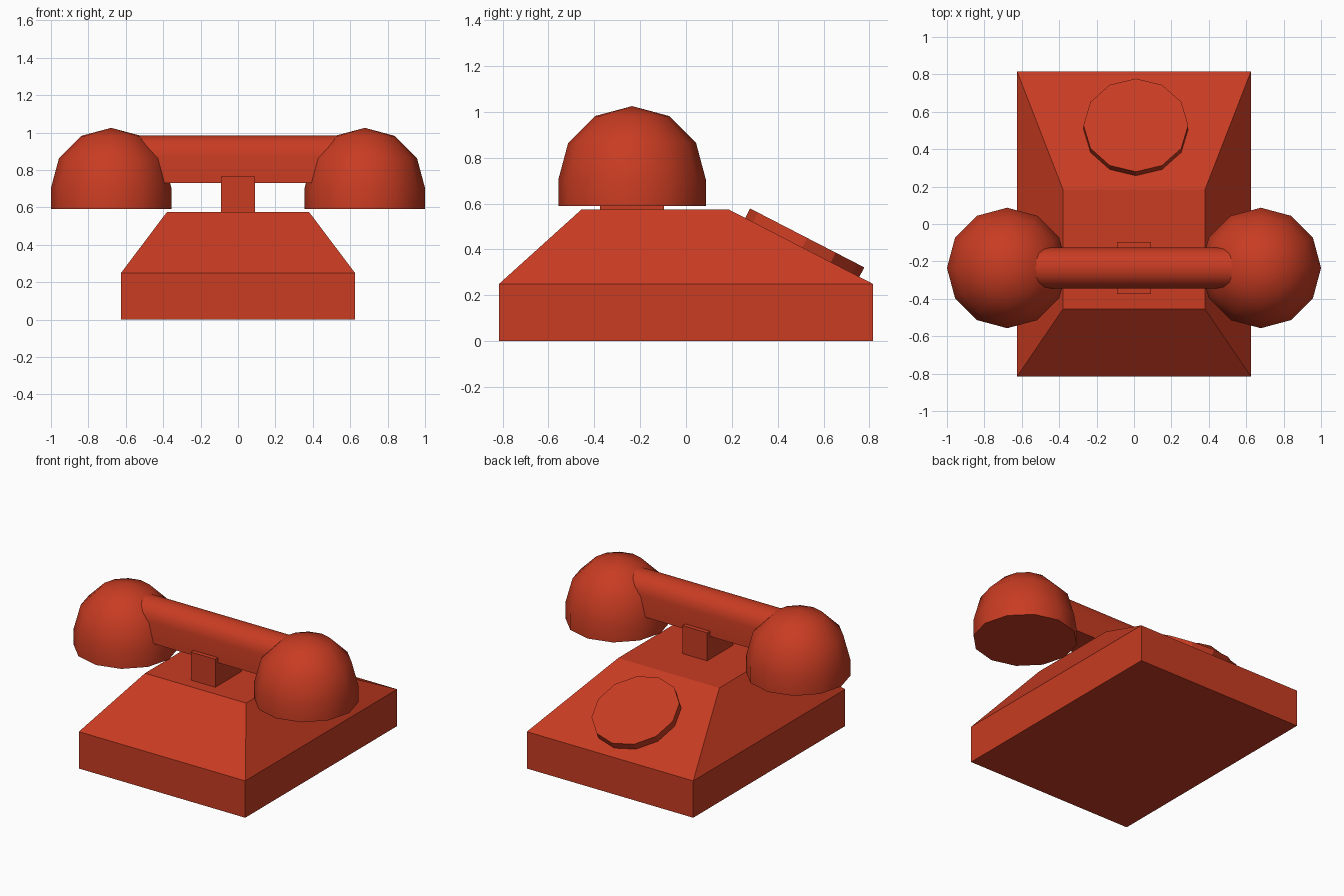
import bpy, bmesh, math
from mathutils import Matrix, Vector

if "Cube" in bpy.data.objects:
    bpy.data.objects.remove(bpy.data.objects["Cube"])

red = bpy.data.materials.new("red_plastic")
red.diffuse_color = (0.58, 0.045, 0.016, 1)
red.use_nodes = True
red.node_tree.nodes["Principled BSDF"].inputs["Base Color"].default_value = red.diffuse_color
HANDSET_Y = -0.235


def finish(name, bm, smooth=False):
    bmesh.ops.recalc_face_normals(bm, faces=bm.faces)
    mesh = bpy.data.meshes.new(name)
    bm.to_mesh(mesh)
    bm.free()
    mesh.materials.append(red)
    ob = bpy.data.objects.new(name, mesh)
    bpy.context.collection.objects.link(ob)
    if smooth:
        bpy.ops.object.select_all(action='DESELECT')
        ob.select_set(True)
        bpy.context.view_layer.objects.active = ob
        bpy.ops.object.shade_smooth_by_angle(angle=math.radians(40))
    return ob


def loft(bm, loops):
    """Skin equal-length loops of points and cap both ends."""
    rings = [[bm.verts.new(p) for p in loop] for loop in loops]
    for a, b in zip(rings, rings[1:]):
        for i in range(len(a)):
            j = (i + 1) % len(a)
            bm.faces.new((a[i], a[j], b[j], b[i]))
    bm.faces.new(rings[0])
    bm.faces.new(rings[-1])


def rect(x, y0, y1, z):
    return [(-x, y0, z), (x, y0, z), (x, y1, z), (-x, y1, z)]


# body: box with a tapered upper half
bm = bmesh.new()
loft(bm, [rect(0.625, -0.815, 0.815, 0),
          rect(0.625, -0.815, 0.815, 0.25),
          rect(0.38, -0.455, 0.185, 0.575)])
finish("body", bm)

# cradle post under the handset
bm = bmesh.new()
loft(bm, [rect(0.092, -0.375, -0.095, z) for z in (0.57, 0.765)])
finish("cradle", bm)

# dial disc lying on the sloped face
slope = math.atan2(0.325, 0.63)
bm = bmesh.new()
bmesh.ops.create_cone(bm, cap_ends=True, segments=12, radius1=0.28, radius2=0.28,
                      depth=0.05,
                      matrix=Matrix.Translation((0.01, 0.517, 0.428))
                      @ Matrix.Rotation(-slope, 4, 'X'))
finish("dial", bm)

# handle: round top, straight sides, flat underside
w, arc_z = 0.11, 0.875
profile = [(-w, 0.73)] + [(-w * math.cos(t * math.pi / 8), arc_z + w * math.sin(t * math.pi / 8))
                          for t in range(9)] + [(w, 0.73)]
bm = bmesh.new()
loft(bm, [[(x, HANDSET_Y + y, z) for y, z in profile] for x in (-0.56, 0.56)])
finish("handle", bm, smooth=True)

# ear and mouth cups: hemisphere on a short skirt, mirrored
r, cz = 0.322, 0.703
centre = Vector((0.678, HANDSET_Y, 0))
points = [(0, 0.59), (r, 0.59)] + [(r * math.cos(math.radians(a)), cz + r * math.sin(math.radians(a)))
                                   for a in (0, 30, 60)] + [(0, cz + r)]
bm = bmesh.new()
verts = [bm.verts.new(centre + Vector((x, 0, z))) for x, z in points]
edges = [bm.edges.new(pair) for pair in zip(verts, verts[1:])]
bmesh.ops.spin(bm, geom=verts + edges, cent=centre, axis=(0, 0, 1),
               angle=2 * math.pi, steps=12)
bmesh.ops.remove_doubles(bm, verts=bm.verts, dist=0.0005)
cups = finish("handset_cups", bm, smooth=True)
cups.modifiers.new("mirror", 'MIRROR').use_axis = (True, False, False)
